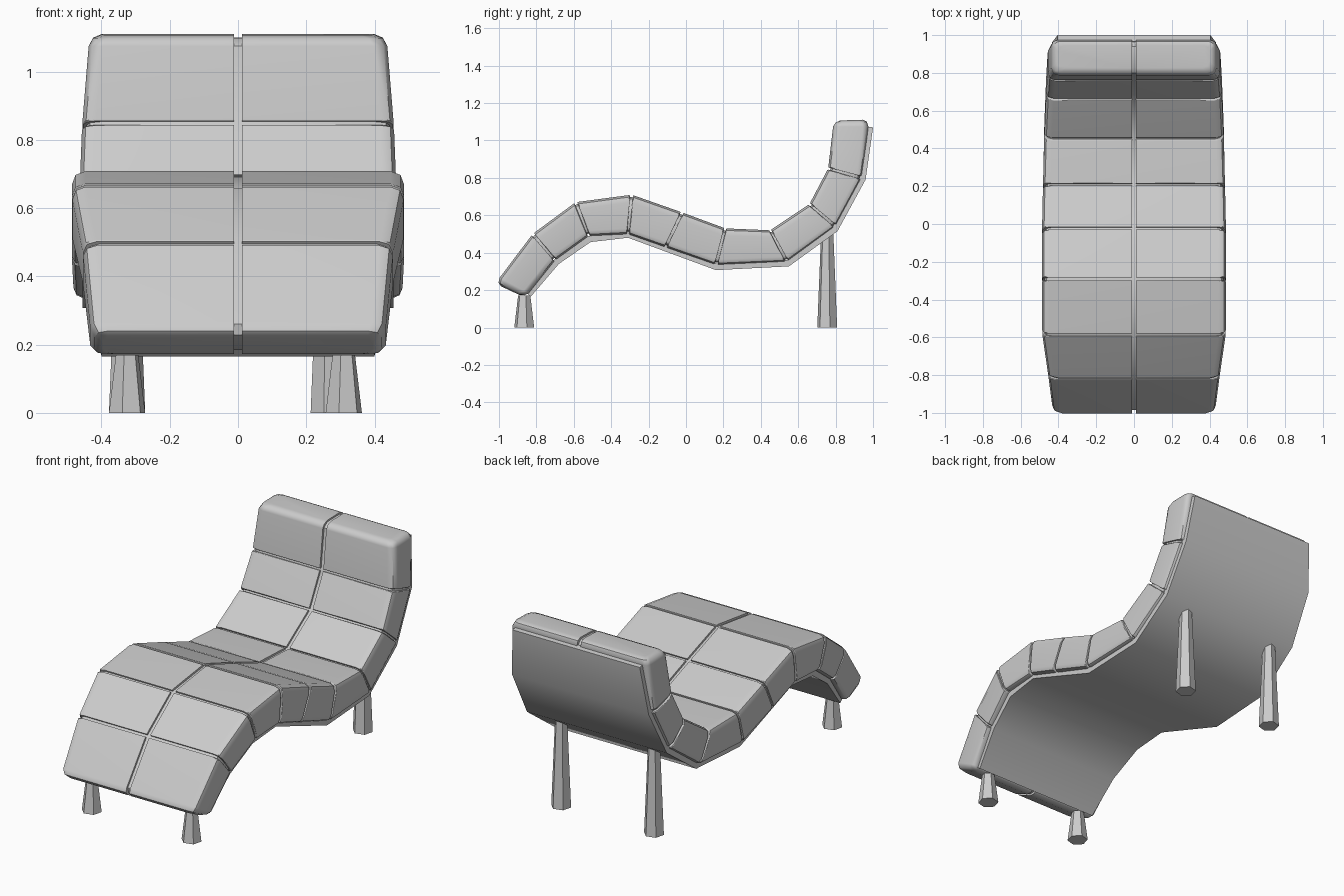
import bpy, bmesh, math
from mathutils import Vector

cube = bpy.data.objects.get("Cube")
if cube:
    bpy.data.objects.remove(cube, do_unlink=True)

grey = bpy.data.materials.new("light_grey")
grey.use_nodes = True
colour = (0.6, 0.6, 0.6, 1)
grey.diffuse_color = colour
grey.node_tree.nodes["Principled BSDF"].inputs["Base Color"].default_value = colour

# Seam stations along the lounger: top (y, z), underside (y, z), half width
STATIONS = [
    (-1.02, .235, -.86, .16, .43), (-.82, .50, -.70, .36, .455),
    (-.59, .67, -.52, .49, .487), (-.29, .71, -.31, .50, .487),
    (-.02, .615, -.11, .43, .487), (.21, .53, .16, .335, .482),
    (.45, .52, .54, .352, .475), (.66, .66, .80, .54, .465),
    (.76, .85, .94, .80, .457), (.79, 1.106, .98, 1.112, .435)]
GAP = .011     # half of a seam
DEPTH = .012   # seam depth


def finish(bm, name, smooth=True):
    bmesh.ops.recalc_face_normals(bm, faces=bm.faces)
    mesh = bpy.data.meshes.new(name)
    bm.to_mesh(mesh)
    bm.free()
    mesh.materials.append(grey)
    ob = bpy.data.objects.new(name, mesh)
    bpy.context.collection.objects.link(ob)
    if smooth:
        bpy.ops.object.select_all(action='DESELECT')
        ob.select_set(True)
        bpy.context.view_layer.objects.active = ob
        bpy.ops.object.shade_smooth_by_angle(angle=math.radians(40))
    return ob


def loft(bm, rings):
    """Skin a row of closed rings and cap both ends."""
    rows = [[bm.verts.new(p) for p in ring] for ring in rings]
    for a, b in zip(rows, rows[1:]):
        for i in range(len(a)):
            j = (i + 1) % len(a)
            bm.faces.new((a[i], a[j], b[j], b[i]))
    bm.faces.new(rows[0])
    bm.faces.new(rows[-1])


def section(a, b, t, inset, inner):
    """Half cross-section with a rounded outer edge, between two stations."""
    ty, tz, by, bz, w = [p + (q - p) * t for p, q in zip(a, b)]
    top, low = Vector((0, ty, tz)), Vector((0, by, bz))
    h = (top - low).length
    up = (top - low) / h
    w -= inset
    lo, hi = inset, h - inset
    outline = [(inner, lo), (w - .03, lo), (w - .009, lo + .009), (w, lo + .03),
               (w, hi - .04), (w - .011, hi - .011), (w - .04, hi), (inner, hi)]
    return [low + up * k + Vector((x, 0, 0)) for x, k in outline]


def mirror(ob):
    mod = ob.modifiers.new("mirror", 'MIRROR')
    mod.use_clip = True
    mod.merge_threshold = .0001
    return ob


# Padded cushion blocks, rounded at the two free ends
bm = bmesh.new()
last = len(STATIONS) - 2
for n, (a, b) in enumerate(zip(STATIONS, STATIONS[1:])):
    span = math.dist([(a[0] + a[2]) / 2, (a[1] + a[3]) / 2],
                     [(b[0] + b[2]) / 2, (b[1] + b[3]) / 2])
    rounded = [(0, .035), (.011, .011), (.035, 0)]
    cut = [(.007, .003), (.011, 0)]
    start = rounded if n == 0 else cut
    end = rounded if n == last else cut
    steps = [(d / span, i) for d, i in start]
    steps += [(1 - d / span, i) for d, i in reversed(end)]
    loft(bm, [section(a, b, t, i, GAP) for t, i in steps])
cushions = mirror(finish(bm, "cushion_blocks"))
cushions.modifiers.new("even_shading", 'WEIGHTED_NORMAL').keep_sharp = True

# Inner padding that shows as the floor of the seams
bm = bmesh.new()
rings = []
for n, (a, b) in enumerate(zip(STATIONS, STATIONS[1:])):
    if n == 0:
        rings += [section(a, b, .035, .038, 0), section(a, b, .12, DEPTH, 0)]
    else:
        rings.append(section(a, b, 0, DEPTH, 0))
    if n == last:
        rings += [section(a, b, .88, DEPTH, 0), section(a, b, .965, .038, 0)]
loft(bm, rings)
mirror(finish(bm, "cushion_core"))

# Thin curved board beneath the cushions: underside (y, z), half width
BOARD = [(-.83, .165, .40), (-.68, .34, .425), (-.51, .457, .45),
         (-.31, .48, .457), (.16, .307, .455), (.55, .327, .45),
         (.81, .515, .445), (.96, .79, .435), (1.0, 1.07, .405)]
bm = bmesh.new()
rings = []
for i, (y, z, w) in enumerate(BOARD):
    p, q = BOARD[max(i - 1, 0)], BOARD[min(i + 1, len(BOARD) - 1)]
    along = Vector((0, q[0] - p[0], q[1] - p[1])).normalized()
    up = Vector((0, -along.z, along.y)) * .035
    base = Vector((0, y, z))
    side = Vector((w, 0, 0))
    rings.append([base - side, base + side, base + side + up, base - side + up])
loft(bm, rings)
finish(bm, "support_board")


# Tapered six-sided legs
def leg(name, x, y, height):
    bm = bmesh.new()
    rings = []
    for z, r in ((0, .055), (height, .034)):
        angles = [math.radians(15 + 60 * k) for k in range(6)]
        rings.append([(x + r * math.cos(t), y + r * math.sin(t), z) for t in angles])
    loft(bm, rings)
    finish(bm, name, smooth=False)


leg("front_right_leg", -.325, -.865, .17)
leg("front_left_leg", .31, -.865, .17)
leg("back_right_leg", -.325, .755, .50)
leg("back_left_leg", .266, .755, .50)
